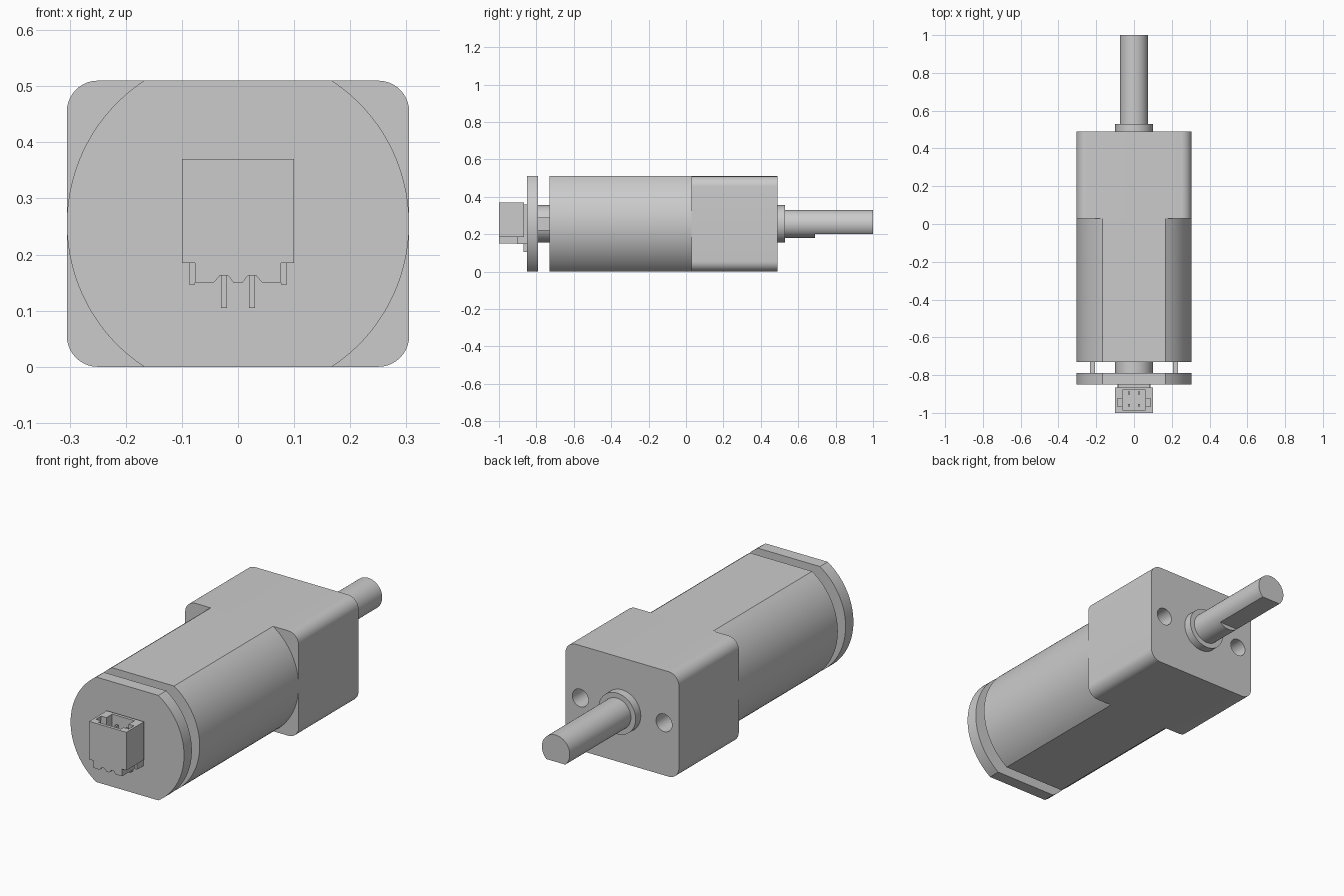
import bpy, bmesh, math

cube = bpy.data.objects.get("Cube")
if cube:
    bpy.data.objects.remove(cube)

grey = bpy.data.materials.new("metal grey")
grey.use_nodes = True
grey.diffuse_color = (0.6, 0.6, 0.6, 1)
grey.node_tree.nodes["Principled BSDF"].inputs["Base Color"].default_value = (0.6, 0.6, 0.6, 1)

MID = 0.255  # height of the shaft axis


def prism(name, outline, y0, y1, cx=0, cz=MID):
    """Extrude an (x, z) outline along y."""
    bm = bmesh.new()
    verts = [bm.verts.new((x + cx, y0, z + cz)) for x, z in outline]
    face = bm.faces.new(verts)
    new = bmesh.ops.extrude_face_region(bm, geom=[face])["geom"]
    bmesh.ops.translate(bm, vec=(0, y1 - y0, 0),
                        verts=[v for v in new if isinstance(v, bmesh.types.BMVert)])
    bmesh.ops.recalc_face_normals(bm, faces=bm.faces)
    mesh = bpy.data.meshes.new(name)
    bm.to_mesh(mesh)
    bm.free()
    mesh.materials.append(grey)
    obj = bpy.data.objects.new(name, mesh)
    bpy.context.collection.objects.link(obj)
    return obj


def box(name, x0, x1, y0, y1, z0, z1):
    return prism(name, [(x0, z0), (x1, z0), (x1, z1), (x0, z1)], y0, y1, cz=0)


def circle(r, n=64):
    return [(r * math.cos(2 * math.pi * i / n), r * math.sin(2 * math.pi * i / n)) for i in range(n)]


def flat_circle(r, bottom, top, n=32):
    """Circle cut flat below and above."""
    a, b = math.asin(bottom / r), math.asin(top / r)
    right = [(r * math.cos(a + (b - a) * i / n), r * math.sin(a + (b - a) * i / n)) for i in range(n + 1)]
    if top >= r:
        right.pop()
    left = [(-x, z) for x, z in reversed(right)]
    if top >= r:
        left.insert(0, (0, r))
    return right + left


def rounded(w, h, r, n=10):
    pts = []
    for k, (sx, sz) in enumerate([(1, 1), (-1, 1), (-1, -1), (1, -1)]):
        for i in range(n + 1):
            a = math.pi / 2 * (k + i / n)
            pts.append((sx * (w - r) + r * math.cos(a), sz * (h - r) + r * math.sin(a)))
    return pts


def cut(obj, cutter):
    """Subtract the cutter for good, then remove it."""
    mod = obj.modifiers.new("cut", "BOOLEAN")
    mod.operation, mod.solver, mod.object = "DIFFERENCE", "EXACT", cutter
    deps = bpy.context.evaluated_depsgraph_get()
    mesh = bpy.data.meshes.new_from_object(obj.evaluated_get(deps))
    obj.modifiers.clear()
    obj.data = mesh
    bpy.data.objects.remove(cutter)


# Gearbox with two mounting holes
gearbox = prism("gearbox", rounded(0.305, MID, 0.055), 0.03, 0.49)
for side in (-1, 1):
    cut(gearbox, prism("hole_cutter", circle(0.043, 40), 0.33, 0.6, cx=side * 0.225))

# Motor can, end plate and bosses
body = flat_circle(0.305, -MID, MID)
prism("motor_can", body, -0.73, 0.03)
prism("end_plate", body, -0.85, -0.79)
prism("rear_boss", circle(0.1), -0.79, -0.73)
prism("front_boss", circle(0.1), 0.49, 0.53)

# Output shaft with a flat on the underside
prism("shaft_root", circle(0.075), 0.53, 0.69)
prism("shaft_tip", flat_circle(0.075, -0.055, 0.075), 0.69, 1.0)

# Connector housing, open at the top
half = [(0.008, 0.15), (0.018, 0.163), (0.032, 0.163), (0.043, 0.15),
        (0.077, 0.15), (0.077, 0.185), (0.1, 0.185), (0.1, 0.37)]
housing = prism("connector_housing", half + [(-x, z) for x, z in reversed(half)], -1.0, -0.865, cz=0)
cut(housing, box("cavity_cutter", -0.06, 0.06, -0.985, -0.88, 0.21, 0.4))
cut(housing, box("slot_cutter", -0.088, 0.088, -0.965, -0.925, 0.25, 0.4))
box("connector_back", -0.085, 0.085, -0.865, -0.85, 0.185, 0.36)

# Plate terminals, connector feet, leads and contact pins
for side, label in ((-1, "right"), (1, "left")):
    def part(name, x, w, *rest):
        box(label + "_" + name, side * x - w, side * x + w, *rest)
    part("motor_terminal", 0.22, 0.013, -0.79, -0.73, 0.22, 0.29)
    part("connector_foot", 0.082, 0.005, -0.9, -0.85, 0.147, 0.185)
    part("solder_lead", 0.025, 0.005, -0.868, -0.85, 0.105, 0.185)
    part("front_pin", 0.027, 0.005, -0.967, -0.953, 0.2, 0.33)
    part("rear_pin", 0.027, 0.005, -0.902, -0.888, 0.2, 0.33)

# Smooth round walls, sharp edges
bpy.ops.object.select_all(action="DESELECT")
for obj in bpy.context.collection.objects:
    if obj.type == "MESH":
        obj.select_set(True)
        bpy.context.view_layer.objects.active = obj
bpy.ops.object.shade_smooth_by_angle(angle=math.radians(30))
